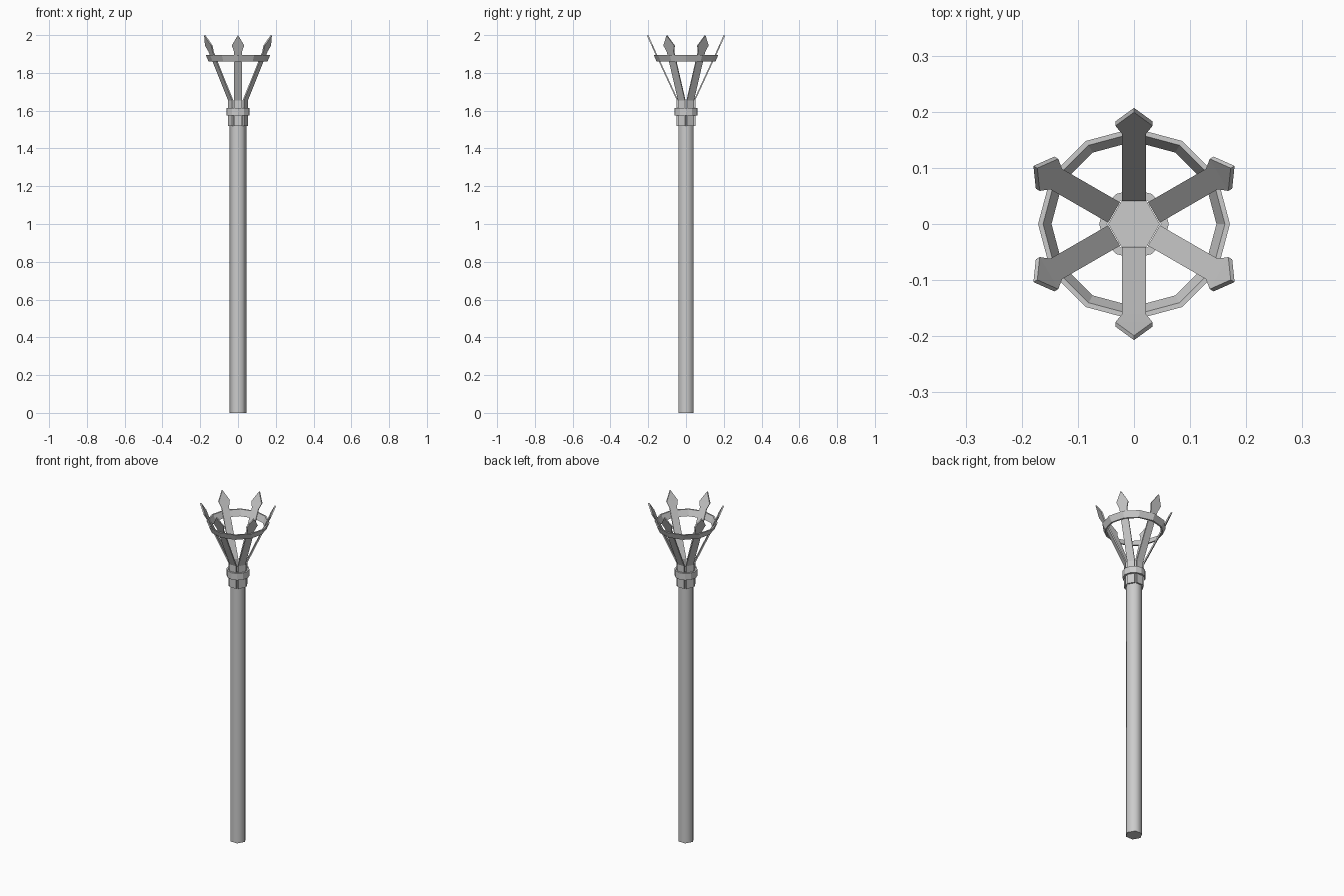
import bpy, math
from mathutils import Matrix, Vector

if "Cube" in bpy.data.objects:
    bpy.data.objects.remove(bpy.data.objects["Cube"])


def make(name, verts, faces):
    me = bpy.data.meshes.new(name)
    me.from_pydata(verts, [], faces)
    me.update()
    ob = bpy.data.objects.new(name, me)
    bpy.context.collection.objects.link(ob)
    return ob


def lathe_ring(name, section, sides):
    """Closed (radius, z) section swept around the z axis."""
    n = len(section)
    verts = [(r * math.cos(2 * math.pi * i / sides), r * math.sin(2 * math.pi * i / sides), z)
             for i in range(sides) for r, z in section]
    faces = []
    for i in range(sides):
        a, b = i * n, (i + 1) % sides * n
        for j in range(n):
            k = (j + 1) % n
            faces.append((a + j, b + j, b + k, a + k))
    return make(name, verts, faces)


# Hexagonal pole
bpy.ops.mesh.primitive_cylinder_add(vertices=6, radius=0.046, depth=1.61,
                                    location=(0, 0, 0.805), rotation=(0, 0, math.pi / 6))
pole = bpy.context.object
pole.name = "pole"
bpy.ops.object.shade_smooth_by_angle(angle=math.radians(65))

# Collar binding the straps, and flared basket hoop
lathe_ring("collar", [(0.048, 1.575), (0.062, 1.575), (0.062, 1.615), (0.048, 1.615)], 12)
lathe_ring("basket_hoop", [(0.147, 1.86), (0.156, 1.86), (0.171, 1.895), (0.162, 1.895)], 12)

# Spear-tipped straps: (inner distance, z, half width), ending in a point
path = [(0.041, 1.52, 0.021), (0.041, 1.655, 0.021), (0.160, 1.912, 0.021),
        (0.175, 1.945, 0.033), (0.199, 2.0, 0.0)]
T = 0.008
verts, faces = [], []
for d, z, w in path[:-1]:
    verts += [(-w, d, z), (w, d, z), (w, d + T, z), (-w, d + T, z)]
d, z, _ = path[-1]
verts += [(0, d, z), (0, d + T, z - 0.002)]
faces.append((0, 1, 2, 3))
for i in range(len(path) - 2):
    a, b = 4 * i, 4 * i + 4
    for j in range(4):
        k = (j + 1) % 4
        faces.append((a + j, b + j, b + k, a + k))
e, p, q = 4 * (len(path) - 2), len(verts) - 2, len(verts) - 1
faces += [(e, p, e + 1), (e + 1, p, q, e + 2), (e + 2, q, e + 3), (e + 3, q, p, e)]

for n in range(6):
    rot = Matrix.Rotation(n * math.pi / 3, 3, 'Z')
    make(f"spear_strap_{n + 1}", [rot @ Vector(v) for v in verts], faces)
